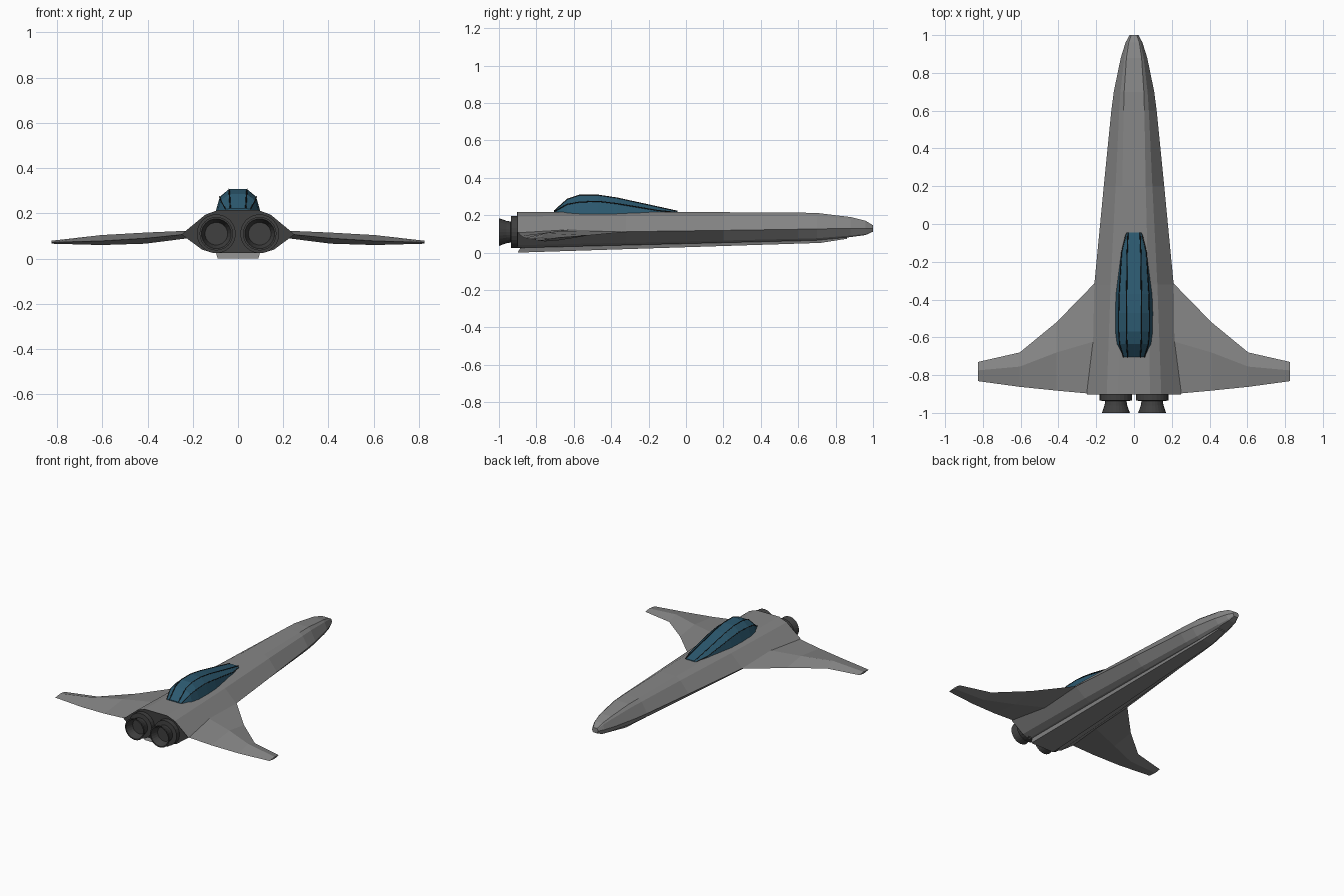
import bpy, bmesh, math

if "Cube" in bpy.data.objects:
    bpy.data.objects.remove(bpy.data.objects["Cube"])


def material(name, rgb):
    m = bpy.data.materials.new(name)
    m.diffuse_color = (*rgb, 1)
    m.use_nodes = True
    m.node_tree.nodes["Principled BSDF"].inputs["Base Color"].default_value = m.diffuse_color
    return m


def loft(name, rings, mat=None, caps=True, mirror=False):
    """Skin a list of equal-length closed rings."""
    bm = bmesh.new()
    vs = [[bm.verts.new(p) for p in r] for r in rings]
    n = len(rings[0])
    for a, b in zip(vs, vs[1:]):
        for i in range(n):
            j = (i + 1) % n
            bm.faces.new((a[i], a[j], b[j], b[i]))
    if caps:
        bm.faces.new(vs[0])
        bm.faces.new(vs[-1])
    bmesh.ops.recalc_face_normals(bm, faces=bm.faces)
    me = bpy.data.meshes.new(name)
    bm.to_mesh(me)
    bm.free()
    ob = bpy.data.objects.new(name, me)
    bpy.context.collection.objects.link(ob)
    if mat:
        me.materials.append(mat)
    if mirror:
        ob.modifiers.new("mirror", "MIRROR")
    return ob


def sym(y, half):
    """Ring at y from right-hand (x, z) points, listed top to bottom."""
    return [(x, y, z) for x, z in half] + [(-x, y, z) for x, z in reversed(half)]


hull_mat = material("hull_grey", (0.24, 0.24, 0.24))
dark = material("engine_dark", (0.05, 0.05, 0.05))
glass = material("canopy_blue", (0.025, 0.10, 0.16))
black = material("seam_black", (0.01, 0.01, 0.01))

# Fuselage: y, top half width, top z, widest half width, widest z, bottom half width, bottom z
stations = [
    (-0.90, 0.085, 0.216, 0.250, 0.107, 0.110, 0.025),
    (-0.32, 0.075, 0.216, 0.210, 0.112, 0.095, 0.040),
    (0.20, 0.062, 0.216, 0.160, 0.119, 0.075, 0.053),
    (0.60, 0.055, 0.214, 0.120, 0.125, 0.056, 0.063),
    (0.70, 0.052, 0.212, 0.107, 0.127, 0.050, 0.066),
    (0.88, 0.040, 0.190, 0.070, 0.129, 0.035, 0.083),
    (0.96, 0.028, 0.170, 0.045, 0.130, 0.024, 0.094),
    (1.00, 0.015, 0.146, 0.024, 0.130, 0.014, 0.112)]
rings = []
for y, t, zt, w, zm, b, zb in stations:
    shoulder = (t + (w - t) * 0.36, zm + (zt - zm) * 0.80)
    lower = (b + (w - b) * 0.35, zb + (zm - zb) * 0.18)
    rings.append(sym(y, [(t, zt), shoulder, (w, zm), lower, (b, zb)]))
loft("fuselage", rings, hull_mat)

# Keel strip under the fuselage, with a raked rear end
keel = []
for y, rake, w, zb, zt in [(-0.90, 0.02, 0.10, 0.0, 0.035),
                           (0.72, 0, 0.045, 0.052, 0.075),
                           (0.86, 0, 0.028, 0.074, 0.09)]:
    keel.append([(w, y + rake, zt), (w * 0.9, y, zb), (-w * 0.9, y, zb), (-w, y + rake, zt)])
loft("keel", keel, hull_mat)

# Wings: x, leading y, leading z, ridge y, ridge top z, ridge bottom z, trailing y, trailing z
wing = []
for x, yl, zl, yr, zt, zb, ye, ze in [
        (0.205, -0.31, 0.112, -0.62, 0.124, 0.092, -0.897, 0.107),
        (0.41, -0.52, 0.092, -0.68, 0.115, 0.066, -0.882, 0.090),
        (0.605, -0.68, 0.080, -0.755, 0.104, 0.060, -0.862, 0.078),
        (0.825, -0.73, 0.073, -0.775, 0.079, 0.066, -0.832, 0.072)]:
    wing.append([(x, yl, zl), (x, yr, zt), (x + (0.04 if x < 0.3 else 0), ye, ze), (x, yr, zb)])
loft("wings", wing, hull_mat, mirror=True)

# Canopy: y, top half width, top z, shoulder half width, shoulder z, base half width, base z
canopy = []
for y, t, zt, s, zs, b, zb in [
        (-0.705, 0.034, 0.222, 0.055, 0.218, 0.058, 0.205),
        (-0.635, 0.038, 0.285, 0.076, 0.258, 0.092, 0.205),
        (-0.57, 0.040, 0.307, 0.080, 0.270, 0.100, 0.203),
        (-0.47, 0.040, 0.307, 0.080, 0.274, 0.102, 0.198),
        (-0.37, 0.039, 0.292, 0.078, 0.262, 0.099, 0.196),
        (-0.15, 0.036, 0.244, 0.065, 0.225, 0.072, 0.198),
        (-0.045, 0.032, 0.221, 0.040, 0.214, 0.042, 0.205)]:
    canopy.append(sym(y, [(t, zt), (s, zs), (b, zb)]))
loft("canopy", canopy, glass)

# Dark frame lines along the canopy edges
for k, i in enumerate((0, 1, 4, 5)):
    cu = bpy.data.curves.new(f"canopy_seam_{k}", "CURVE")
    cu.dimensions = "3D"
    cu.bevel_depth = 0.003
    cu.bevel_resolution = 0
    sp = cu.splines.new("POLY")
    sp.points.add(len(canopy) - 1)
    for p, r in zip(sp.points, canopy):
        p.co = (*r[i], 1)
    cu.materials.append(black)
    bpy.context.collection.objects.link(bpy.data.objects.new(cu.name, cu))

# Twin engines: collar plus hollow flared nozzle, turned as one profile of (radius, y)
profile = [(0.086, -0.88), (0.086, -0.935), (0.056, -0.937), (0.060, -0.96), (0.074, -1.0),
           (0.066, -1.0), (0.050, -0.95)]
eng = [[(0.096 + r * math.cos(a), y, 0.110 + r * math.sin(a))
        for a in (2 * math.pi * i / 24 for i in range(24))] for r, y in profile]
loft("engines", eng, dark, mirror=True)

# Dark rear plate behind the engines
loft("rear_plate", [[(x, y, z) for x, _, z in rings[0]] for y in (-0.899, -0.903)], dark)
